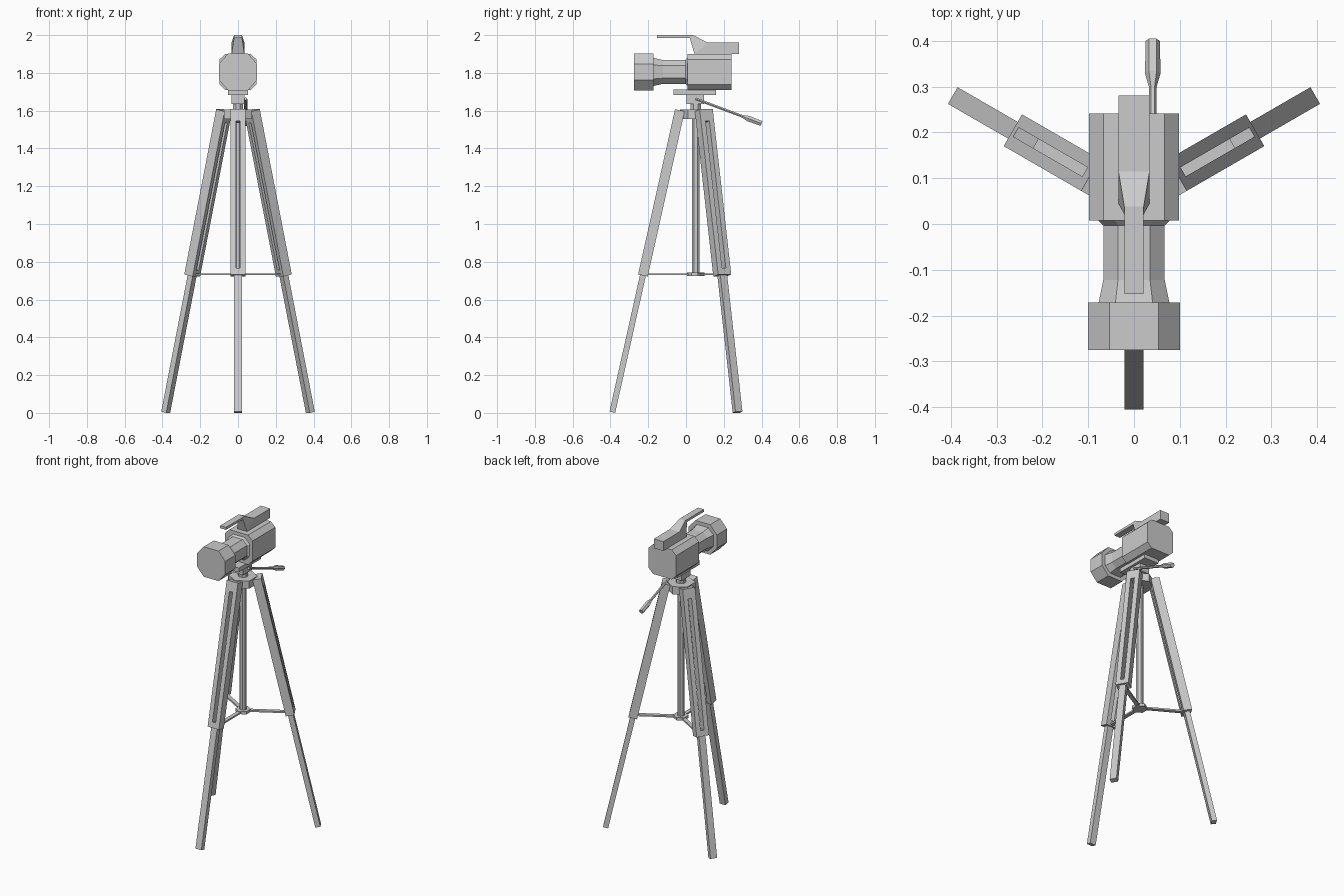
import bpy, bmesh
from math import radians, sin, cos, pi, atan
from mathutils import Matrix, Vector

if "Cube" in bpy.data.objects:
    bpy.data.objects.remove(bpy.data.objects["Cube"])

CY = 0.052                 # tripod axis in y
TILT = atan(0.2235)        # leg lean


def finish(bm, name, matrix=None):
    bmesh.ops.recalc_face_normals(bm, faces=bm.faces[:])
    me = bpy.data.meshes.new(name)
    bm.to_mesh(me)
    bm.free()
    ob = bpy.data.objects.new(name, me)
    bpy.context.collection.objects.link(ob)
    if matrix is not None:
        ob.matrix_world = matrix
    return ob


def loft(name, rings, matrix=None):
    """Skin a list of equal-length point rings and cap both ends."""
    bm = bmesh.new()
    vs = [[bm.verts.new(p) for p in ring] for ring in rings]
    n = len(vs[0])
    for a, b in zip(vs, vs[1:]):
        for i in range(n):
            j = (i + 1) % n
            bm.faces.new((a[i], a[j], b[j], b[i]))
    bm.faces.new(vs[0])
    bm.faces.new(vs[-1])
    return finish(bm, name, matrix)


def box(name, x0, x1, y0, y1, z0, z1, matrix=None):
    return loft(name, [[(x0, y0, z), (x1, y0, z), (x1, y1, z), (x0, y1, z)]
                       for z in (z0, z1)], matrix)


def lathe(name, profile, sides, matrix, phase=0.0):
    """Profile of (radius, height) turned around local z."""
    return loft(name, [[(r * cos(phase + 2 * pi * i / sides),
                         r * sin(phase + 2 * pi * i / sides), z)
                        for i in range(sides)] for r, z in profile], matrix)


def octagon(y, zc, hx, hz, fx, fz):
    """Chamfered rectangle in the xz plane; fx, fz are half flat lengths."""
    return [(x, y, zc + z) for x, z in
            ((fx, hz), (hx, fz), (hx, -fz), (fx, -hz),
             (-fx, -hz), (-hx, -fz), (-hx, fz), (-fx, hz))]


def slotted_bar(name, w, t, s0, s1, sw, c0, c1, matrix):
    """Bar with a through slot: a flat rectangular ring, extruded."""
    bm = bmesh.new()

    def rect(h, a, b):
        return [bm.verts.new((x, -t / 2, z)) for x, z in ((-h, a), (h, a), (h, b), (-h, b))]
    out, inn = rect(w / 2, s0, s1), rect(sw / 2, c0, c1)
    faces = [bm.faces.new((out[i], out[(i + 1) % 4], inn[(i + 1) % 4], inn[i])) for i in range(4)]
    ext = bmesh.ops.extrude_face_region(bm, geom=faces, use_keep_orig=True)
    bmesh.ops.translate(bm, vec=(0, t, 0),
                        verts=[g for g in ext["geom"] if isinstance(g, bmesh.types.BMVert)])
    return finish(bm, name, matrix)


axis = Matrix.Translation((0, CY, 0))

# Three telescopic legs with spreader arms
for label, ang in (("front", 0), ("right", 120), ("left", -120)):
    turn = axis @ Matrix.Rotation(radians(ang), 4, 'Z')
    lean = turn @ Matrix.Translation((0, -0.442, 0.0033)) @ Matrix.Rotation(-TILT, 4, 'X')
    box(f"{label}_lower_leg", -0.021, 0.021, -0.0155, 0.0155, 0, 0.76, lean)
    slotted_bar(f"{label}_upper_leg", 0.08, 0.052, 0.742, 1.638, 0.023, 0.777, 1.575, lean)
    box(f"{label}_spreader_arm", -0.012, 0.012, -0.275, -0.02, 0.729, 0.739, turn)

# Centre column, spreader hub and top platform
lathe("centre_column", [(0.022, 0.73), (0.022, 1.58)], 8, axis, pi / 8)
lathe("spreader_hub", [(0.046, 0.725), (0.046, 0.743)], 6, axis, pi / 6)
lathe("leg_platform", [(0.085, 1.555), (0.085, 1.605)], 6, axis, pi / 6)

# Pan head and camera plate
lathe("head_neck", [(0.03, 1.60), (0.03, 1.64)], 8, axis, pi / 8)
box("pan_head", -0.035, 0.035, 0.003, 0.095, 1.635, 1.686)
box("camera_plate", -0.052, 0.052, -0.066, 0.16, 1.684, 1.712)

# Pan handle with flared grip
start, end = Vector((0.041, 0.05, 1.663)), Vector((0.041, 0.40, 1.532))
aim = (end - start).to_track_quat('Z', 'Y').to_matrix().to_4x4()
lathe("pan_handle", [(0.008, 0), (0.008, 0.265), (0.017, 0.298), (0.0155, (end - start).length)],
      6, Matrix.Translation(start) @ aim)

# Camera body, lens barrel and lens hood
ZC = 1.805
loft("camera_body", [octagon(y, ZC, 0.098, 0.096, 0.067, 0.066) for y in (0.008, 0.241)])
loft("lens_barrel", [octagon(-0.175, ZC, 0.078, 0.075, 0.041, 0.037),
                     octagon(-0.122, ZC, 0.067, 0.063, 0.035, 0.033),
                     octagon(-0.003, ZC, 0.067, 0.063, 0.035, 0.033),
                     octagon(0.010, ZC, 0.080, 0.076, 0.043, 0.040)])
loft("lens_hood", [octagon(y, ZC, 0.101, 0.097, 0.053, 0.043) for y in (-0.275, -0.171)])

# Top handle: slim bar widening into the rear block
# each station: half width, (y, z) of lower edge, (y, z) of upper edge
stations = [(0.021, (-0.153, 1.984), (-0.153, 2.0)),
            (0.021, (0.02, 1.984), (0.038, 2.0)),
            (0.034, (0.045, 1.90), (0.115, 1.96)),
            (0.034, (0.281, 1.90), (0.281, 1.96))]
loft("carry_handle", [[(-w, *lo), (w, *lo), (w, *hi), (-w, *hi)] for w, lo, hi in stations])
